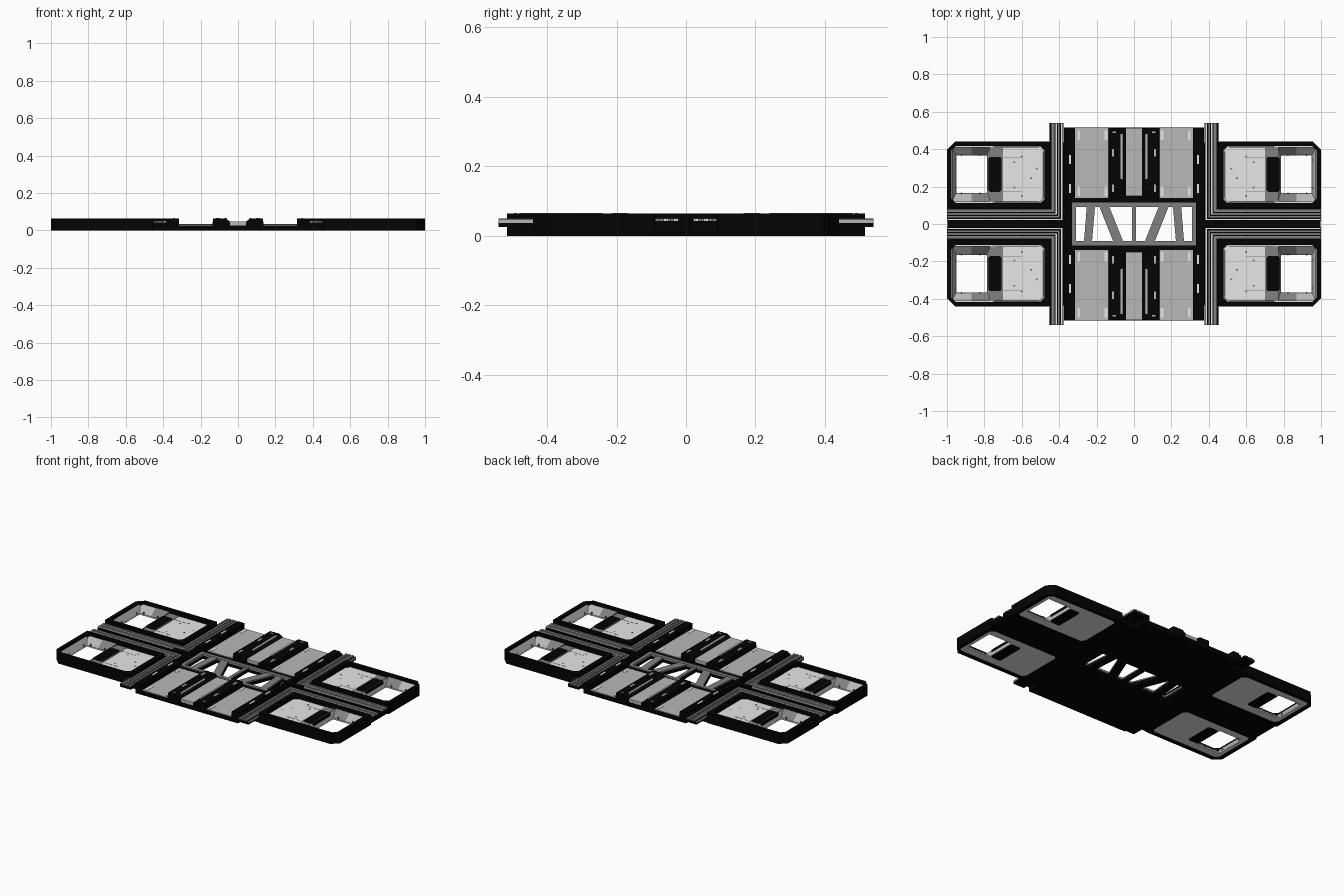
import bpy, bmesh, math

if "Cube" in bpy.data.objects:
    bpy.data.objects.remove(bpy.data.objects["Cube"])

def mat(name, v):
    m = bpy.data.materials.new(name)
    m.diffuse_color = (v, v, v, 1)
    m.use_nodes = True
    m.node_tree.nodes["Principled BSDF"].inputs["Base Color"].default_value = m.diffuse_color
    return m

BLACK = mat("black", 0.001)
DARK = mat("dark_grey", 0.22)
MID = mat("mid_grey", 0.48)
LIGHT = mat("light_grey", 0.80)

def finish(name, bm, m, mirror=(True, True)):
    """Turn a bmesh into an object mirrored across x and/or y."""
    bmesh.ops.recalc_face_normals(bm, faces=bm.faces)
    me = bpy.data.meshes.new(name)
    bm.to_mesh(me)
    bm.free()
    me.materials.append(m)
    ob = bpy.data.objects.new(name, me)
    bpy.context.collection.objects.link(ob)
    if any(mirror):
        mod = ob.modifiers.new("mirror", 'MIRROR')
        mod.use_axis = (mirror[0], mirror[1], False)
        mod.use_mirror_merge = False
    return ob

def loft(bm, loops, closed=False, caps=True):
    """Skin a list of (outline, z) loops with equal point counts."""
    rings = [[bm.verts.new((x, y, z)) for x, y in pts] for pts, z in loops]
    pairs = list(zip(rings, rings[1:]))
    if closed:
        pairs.append((rings[-1], rings[0]))
    n = len(rings[0])
    for a, b in pairs:
        for i in range(n):
            j = (i + 1) % n
            bm.faces.new((a[i], a[j], b[j], b[i]))
    if caps and not closed:
        bm.faces.new(rings[0])
        bm.faces.new(rings[-1])

def rect(x0, x1, y0, y1):
    return [(x0, y0), (x1, y0), (x1, y1), (x0, y1)]

def octagon(x0, x1, y0, y1, c=0.01, far=None):
    """Rectangle with cut corners; far is the cut at the outer corner."""
    f = c if far is None else far
    return [(x0 + c, y0), (x1 - c, y0), (x1, y0 + c), (x1, y1 - f),
            (x1 - f, y1), (x0 + c, y1), (x0, y1 - c), (x0, y0 + c)]

def ring(name, outer, inner, z0, z1, m, mirror=(True, True)):
    bm = bmesh.new()
    loft(bm, [(outer, z0), (outer, z1), (inner, z1), (inner, z0)], closed=True)
    return finish(name, bm, m, mirror)

def prisms(name, items, m, mirror=(True, True)):
    """items: (outline, z0, z1)"""
    bm = bmesh.new()
    for pts, z0, z1 in items:
        loft(bm, [(pts, z0), (pts, z1)])
    return finish(name, bm, m, mirror)

# --- central deck with window ---
ring("centre_deck", rect(-.36, .36, -.515, .515), rect(-.311, .311, -.092, .092),
     0, .027, BLACK, (False, False))
ring("window_frame", rect(-.332, .332, -.114, .114), rect(-.31, .31, -.091, .091),
     .02, .033, DARK, (False, False))
# slanted truss bars across the window, black underside
bars = [[(.225, -.1), (.268, -.1), (.252, .1), (.208, .1)],
        [(.055, -.1), (.108, -.1), (.188, .1), (.135, .1)]]
mid_bar = rect(-.01, .01, -.1, .1)
prisms("truss_bars", [(b, .024, .031) for b in bars], DARK, (True, False))
prisms("truss_bar_undersides", [(b, .002, .024) for b in bars], BLACK, (True, False))
prisms("truss_centre_bar", [(mid_bar, .024, .031)], DARK, (False, False))
prisms("truss_centre_underside", [(mid_bar, .002, .024)], BLACK, (False, False))

# --- deck plates and ridges ---
prisms("deck_plates", [(rect(.133, .315, .14, .513), .025, .031)], MID)
prisms("centre_plate", [(rect(-.043, .043, .15, .513), .025, .047)], MID, (False, True))
prisms("plate_slots", [(rect(x - .007, x + .007, y, y + .05), .03, .0325)
                       for x in (.15, .295) for y in (.15, .45)], LIGHT)
prisms("side_walls", [(rect(.316, .36, .116, .515), .025, .064),
                      (rect(.333, .36, 0, .116), .025, .064)], BLACK)
prisms("side_wall_slots", [(rect(.337, .348, y, y + .05), .063, .0655)
                           for y in (.165, .32)], LIGHT)
# ridge: sloped towards the centre
bm = bmesh.new()
loft(bm, [(rect(.043, .135, .14, .514), .025), (rect(.043, .135, .14, .514), .047),
          (rect(.066, .133, .14, .514), .063)])
finish("deck_ridges", bm, BLACK)
prisms("ridge_bars", [(rect(.06, .071, .24, .48), .055, .0655),
                      (rect(.095, .115, .487, .495), .06, .065)], MID)
prisms("ridge_slots", [(rect(.106, .118, y, y + .04), .062, .065)
                       for y in (.17, .36)], MID)

# --- L-shaped rails wrapping each pod ---
CX, CY = .452, .09
def ell(d0, d1, end=.54):
    return [(CX - d0, end), (CX - d0, CY - d0), (1, CY - d0),
            (1, CY - d1), (CX - d1, CY - d1), (CX - d1, end)]

prisms("rail_base", [(rect(.355, .46, 0, .435), 0, .027),
                     (rect(.36, .998, 0, .095), .008, .027)], BLACK)
prisms("rail_body", [(ell(-.001, .075), .026, .043)], BLACK)
prisms("rail_side_strip", [(rect(.45, .4545, .44, .54), .037, .047)], MID)
prisms("rail_dark_strips", [(ell(.012, .026), .04, .05),
                            (ell(.046, .055), .04, .05)], DARK)
prisms("rail_light_strips", [(ell(.033, .039), .04, .05),
                             (ell(.062, .069), .04, .05)], LIGHT)
prisms("rail_outer_lips", [(rect(.36, .374, .1, .515), .026, .055)], BLACK)
prisms("rail_hub", [(rect(.355, .455, -.012, .012), .026, .064)], BLACK, (True, False))

# --- corner pods ---
ring("pod_rim", octagon(.452, 1, .088, .44, .004, .042),
     octagon(.478, .976, .112, .416, .022), 0, .064, BLACK)
ring("pod_floor", octagon(.476, .978, .11, .418, .022),
     octagon(.785, .95, .166, .366, .004), .006, .014, LIGHT)

# raised inner panel with bevelled edge
bm = bmesh.new()
loft(bm, [(octagon(.48, .775, .113, .415, .022), .012),
          (octagon(.48, .775, .113, .415, .022), .040),
          (octagon(.486, .769, .119, .409, .022), .045)])
finish("pod_panel", bm, LIGHT)

# sloped well around the opening
bm = bmesh.new()
loft(bm, [(rect(.77, .974, .118, .412), .052),
          (rect(.785, .95, .166, .366), .012)], caps=False)
finish("pod_well", bm, MID)

# dark cover strip on the panel edge and side wings by the well
prisms("panel_edge_strip", [(rect(.70, .768, .119, .409), .042, .047)], DARK)
bm = bmesh.new()
for y0, y1 in ((.118, .166), (.412, .366)):
    top, low = .0535, .0135
    bm.faces.new([bm.verts.new(p) for p in ((.773, y0, top), (.87, y0, top),
                                            (.87, y1, low), (.787, y1, low))])
finish("well_wings", bm, DARK)

# black box between panel and opening, visible from both sides
prisms("pod_box", [(octagon(.708, .778, .172, .358, .008), .003, .049)], BLACK)

# ribs on the well walls
prisms("well_ribs", [(rect(.948, .956, y, y + .005), .012, .028)
                     for y in (.19, .34)] +
       [(rect(x, x + .005, y, y + .008), .012, .028)
        for x in (.82, .92) for y in (.16, .364)], DARK)

# bolts and thin grooves on the panel
bm = bmesh.new()
for x, y in ((.55, .245), (.52, .295), (.64, .33), (.64, .195), (.60, .36), (.60, .15)):
    pts = [(x + .006 * math.cos(k * math.pi / 4), y + .006 * math.sin(k * math.pi / 4))
           for k in range(8)]
    loft(bm, [(pts, .044), (pts, .0458)])
finish("panel_bolts", bm, DARK)
prisms("panel_grooves", [(rect(.60, .70, y, y + .003), .044, .0456)
                         for y in (.17, .355)], DARK)
